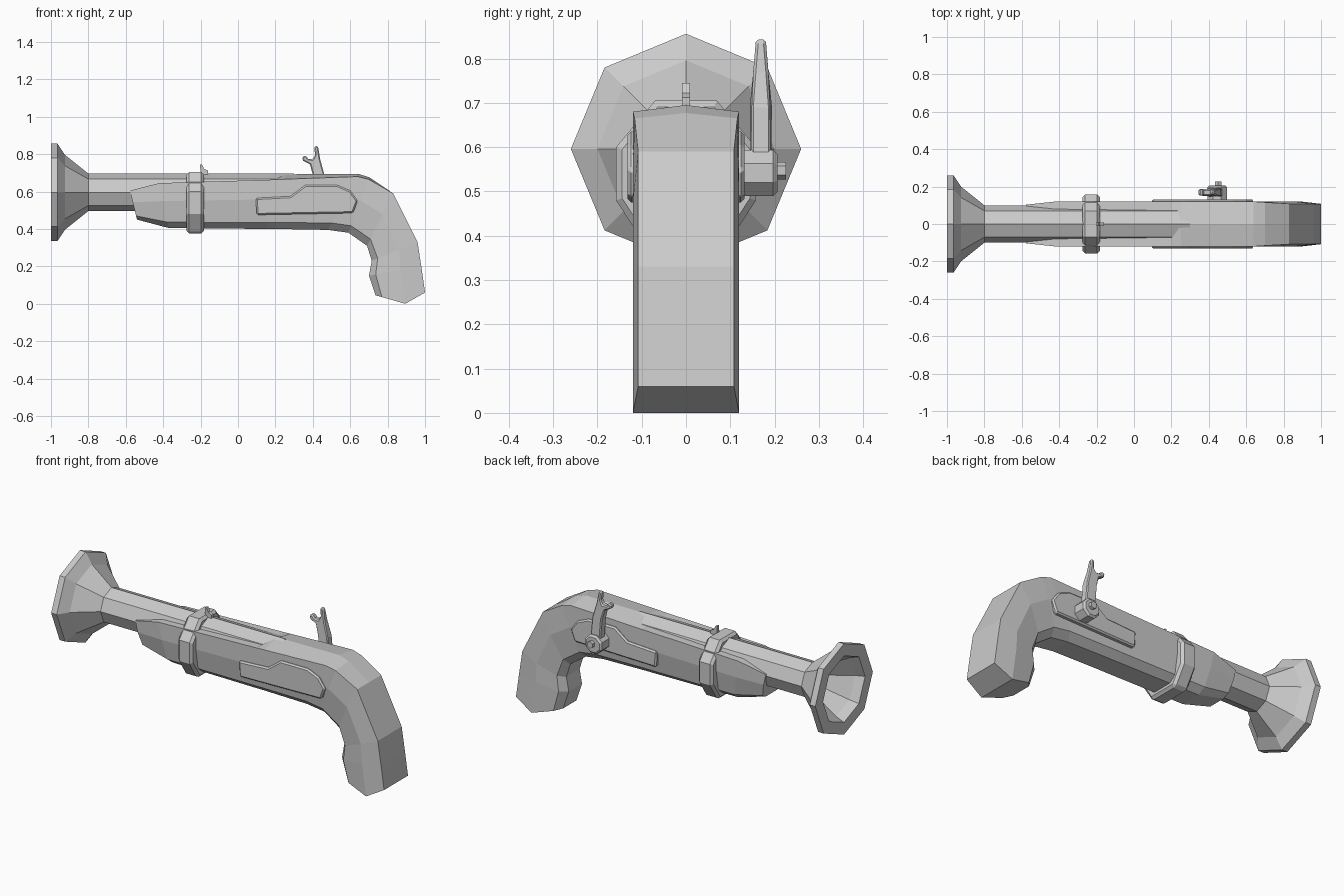
import bpy, bmesh
from math import pi, sin, cos

if "Cube" in bpy.data.objects:
    bpy.data.objects.remove(bpy.data.objects["Cube"])


def finish(name, bm, bevel=0):
    bmesh.ops.recalc_face_normals(bm, faces=bm.faces[:])
    me = bpy.data.meshes.new(name)
    bm.to_mesh(me)
    bm.free()
    ob = bpy.data.objects.new(name, me)
    bpy.context.collection.objects.link(ob)
    if bevel:
        m = ob.modifiers.new("bevel", "BEVEL")
        m.width, m.segments, m.angle_limit = bevel, 1, 0.9
    return ob


def loft(bm, rings):
    """Skin rings of equal length; returns the vertex rings."""
    vs = [[bm.verts.new(p) for p in r] for r in rings]
    n = len(vs[0])
    for a, b in zip(vs, vs[1:]):
        for i in range(n):
            bm.faces.new((a[i], a[(i + 1) % n], b[(i + 1) % n], b[i]))
    return vs


def prism(name, rings, bevel=0):
    bm = bmesh.new()
    vs = loft(bm, rings)
    bm.faces.new(vs[0])
    bm.faces.new(vs[-1])
    return finish(name, bm, bevel)


def plate(name, pts, y0, y1, bevel=0):
    return prism(name, [[(x, y, z) for x, z in pts] for y in (y0, y1)], bevel)


def disc(name, x, z, r, y0, y1, n, bevel=0):
    pts = [(x + r * cos(2 * pi * (i + .5) / n), z + r * sin(2 * pi * (i + .5) / n))
           for i in range(n)]
    return plate(name, pts, y0, y1, bevel)


# Octagonal barrel with flared, hollow muzzle
profile = [(.3, .1), (-.8, .1), (-.925, .2), (-.965, .26), (-1, .26),
           (-1, .19), (-.95, .17), (-.8, .07), (-.65, .06)]
prism("barrel", [[(x, r * sin(i * pi / 4), .596 + r * cos(i * pi / 4)) for i in range(8)]
                 for x, r in profile])

# Stock and grip: top point, bottom point, top half width, width scale, crown, sag
stations = [
    ((-.578, .605), (-.54, .45), .12, .86, 0, 0),
    ((-.42, .645), (-.37, .405), .12, 1, 0, 0),
    ((.2, .664), (.15, .4), .12, 1, 0, 0),
    ((.25, .666), (.2, .4), .12, 1, .026, 0),
    ((.64, .68), (.48, .395), .12, 1, .015, 0),
    ((.70, .665), (.59, .38), .116, 1, .012, 0),
    ((.83, .59), (.69, .31), .108, 1, 0, 0),
    ((.96, .33), (.715, .23), .108, 1, 0, 0),
    ((.98, .2), (.70, .15), .108, 1, 0, 0),
    ((1, .06), (.735, .045), .108, 1, 0, -.054),
]
rings = []
for (tx, tz), (bx, bz), w, s, crown, sag in stations:
    half = []
    for t, y, k in ((0, w, 0), (.4, .12, 1), (.87, .1, .2), (1, .06, 0)):
        half.append((tx + (bx - tx) * t, y * s, tz + (bz - tz) * t + sag * k))
    rings.append([(tx, 0, tz + crown)] + half + [(x, -y, z) for x, y, z in half[::-1]])
bm = bmesh.new()
vs = loft(bm, rings)
for r in (vs[0], vs[-1]):
    bm.faces.new((r[0], r[1], r[8]))
    for k in (1, 2, 3):
        bm.faces.new((r[k], r[k + 1], r[8 - k], r[9 - k]))
finish("stock", bm)

# Barrel band
half = [(.07, .705), (.158, .6), (.158, .48), (.09, .375)]
section = half + [(-y, z) for y, z in half[::-1]]
prism("barrel_band", [[(x, y, z) for y, z in section] for x in (-.275, -.183)], .014)

# Front sight
plate("front_sight", [(-.2, .69), (-.203, .745), (-.193, .745), (-.182, .722),
                      (-.16, .712), (-.16, .69)], -.009, .009)

# Lock plates on both sides
outline = [(.1, .475), (.095, .565), (.28, .575), (.36, .635), (.53, .635),
           (.6, .605), (.64, .55), (.615, .485)]
for side, name in ((-1, "front_lock_plate"), (1, "back_lock_plate")):
    plate(name, outline, side * .1, side * .132, .008)

# Hammer pivot, nut and cock
disc("hammer_pivot", .445, .542, .056, .12, .207, 8, .01)
disc("pivot_nut", .45, .547, .02, .2, .226, 6)
arm = [(.475, .55), (.462, .69), (.44, .77), (.428, .84), (.414, .845), (.408, .835),
       (.412, .795), (.4, .772), (.375, .775), (.362, .792), (.343, .785),
       (.348, .765), (.385, .745), (.4, .69), (.412, .55)]
cock = plate("hammer", arm, .146, .192, .006)
for v in cock.data.vertices:
    f = 1 - max(0, v.co.z - .7) * 3.6
    v.co.y = .169 + (v.co.y - .169) * f
